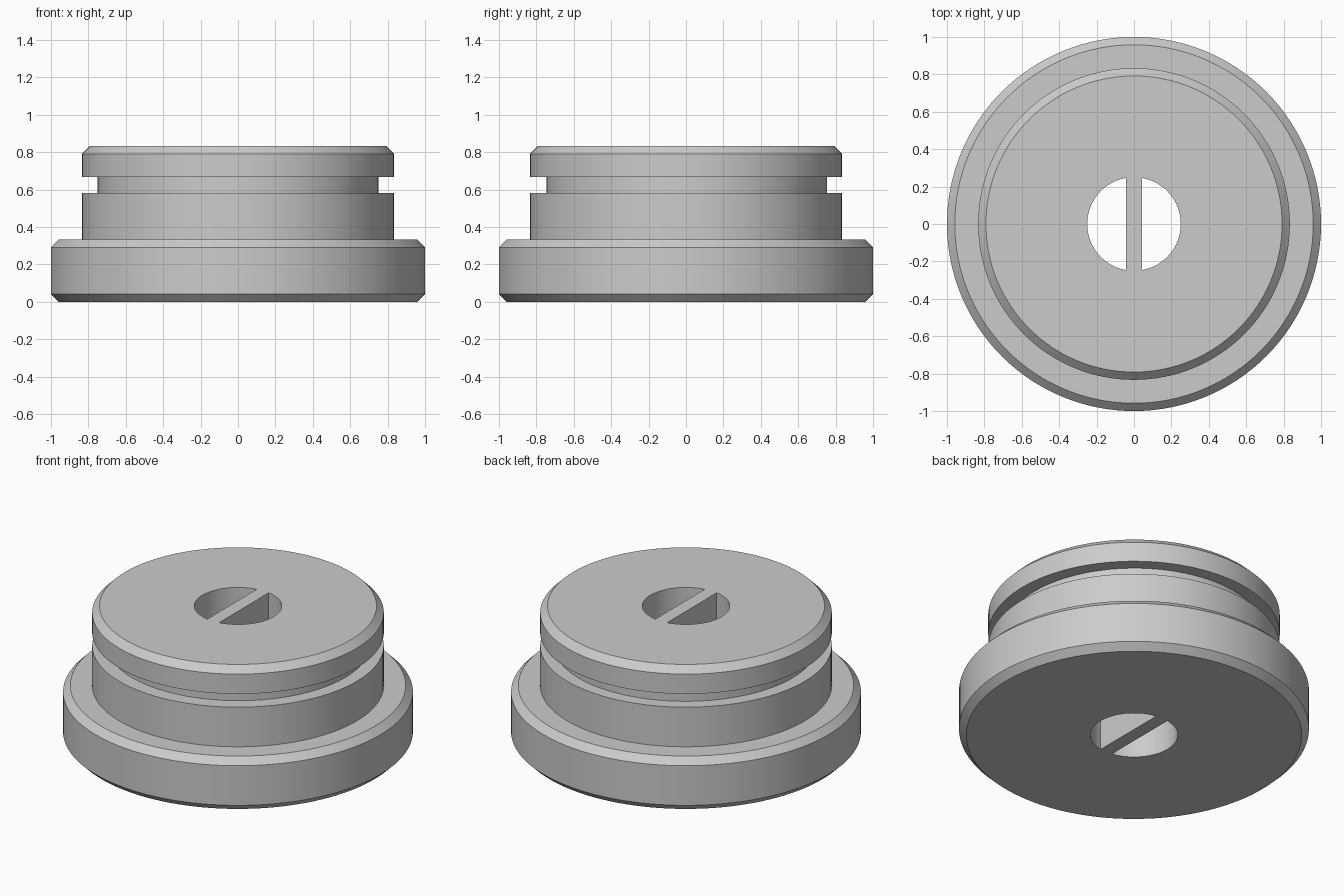
import bpy, bmesh, math

if "Cube" in bpy.data.objects:
    bpy.data.objects.remove(bpy.data.objects["Cube"])

SEGMENTS = 128
U = 1 / 12  # one design unit


def make_object(name, bm):
    bmesh.ops.recalc_face_normals(bm, faces=bm.faces)
    mesh = bpy.data.meshes.new(name)
    bm.to_mesh(mesh)
    bm.free()
    obj = bpy.data.objects.new(name, mesh)
    bpy.context.collection.objects.link(obj)
    return obj


def lathe(name, profile):
    """Stack of rings (radius, z, y offset), closed with flat caps."""
    bm = bmesh.new()
    rings = []
    for r, z, oy in profile:
        rings.append([bm.verts.new((r * math.cos(2 * math.pi * i / SEGMENTS),
                                    r * math.sin(2 * math.pi * i / SEGMENTS) + oy, z))
                      for i in range(SEGMENTS)])
    for a, b in zip(rings, rings[1:]):
        for i in range(SEGMENTS):
            j = (i + 1) % SEGMENTS
            bm.faces.new((a[i], a[j], b[j], b[i]))
    bm.faces.new(rings[0][::-1])
    bm.faces.new(rings[-1])
    return make_object(name, bm)


# Stepped plug body: chamfered flange, collar, ring groove, chamfered top
c = 0.5 * U
g = 0.005  # groove sits very slightly off centre
body = lathe("plug_body", [
    (12 * U - c, 0, 0), (12 * U, c, 0),
    (12 * U, 4 * U - c, 0), (12 * U - c, 4 * U, 0),
    (10 * U, 4 * U, 0), (10 * U, 7 * U, 0),
    (9 * U, 7 * U, g), (9 * U, 8 * U, g),
    (10 * U, 8 * U, 0), (10 * U, 10 * U - c, 0),
    (10 * U - c, 10 * U, 0),
])

# Two half-moon through holes, leaving a central bar
bm = bmesh.new()
r, half_bar = 3 * U, 0.5 * U
limit = math.acos(half_bar / r)
for side in (1, -1):
    points = []
    for i in range(41):
        a = -limit + 2 * limit * i / 40
        points.append((side * r * math.cos(a), r * math.sin(a)))
    low = [bm.verts.new((x, y, -0.2)) for x, y in points]
    face = bm.faces.new(low)
    out = bmesh.ops.extrude_face_region(bm, geom=[face])
    verts = [v for v in out["geom"] if isinstance(v, bmesh.types.BMVert)]
    bmesh.ops.translate(bm, verts=verts, vec=(0, 0, 1.4))
cutter = make_object("hole_cutter", bm)

mod = body.modifiers.new("holes", 'BOOLEAN')
mod.operation = 'DIFFERENCE'
mod.solver = 'EXACT'
mod.object = cutter
bpy.context.view_layer.objects.active = body
body.select_set(True)
bpy.ops.object.modifier_apply(modifier=mod.name)
bpy.data.objects.remove(cutter)

# Plain grey finish
grey = bpy.data.materials.new("plain_grey")
grey.diffuse_color = (0.6, 0.6, 0.6, 1)
grey.use_nodes = True
grey.node_tree.nodes["Principled BSDF"].inputs["Base Color"].default_value = grey.diffuse_color
body.data.materials.clear()
body.data.materials.append(grey)
for p in body.data.polygons:
    p.material_index = 0
bpy.ops.object.shade_smooth_by_angle(angle=math.radians(30))
